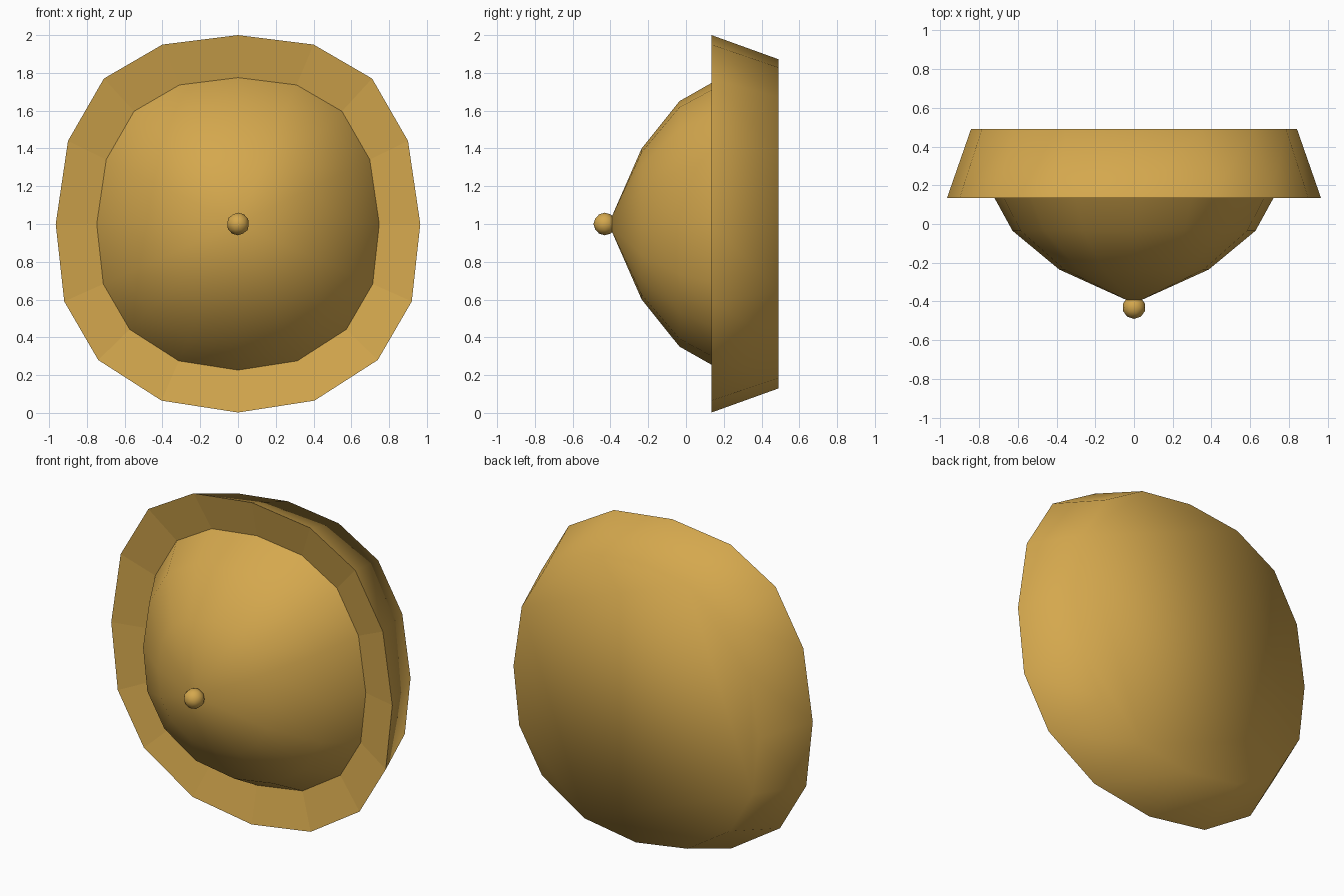
import bpy
import bmesh

cube = bpy.data.objects.get("Cube")
if cube:
    bpy.data.objects.remove(cube)

brass = bpy.data.materials.new("warm_brass")
brass.use_nodes = True
brass.diffuse_color = (0.66, 0.39, 0.075, 1)
brass.node_tree.nodes["Principled BSDF"].inputs["Base Color"].default_value = brass.diffuse_color

# Right half of the rounded-square outline, top to bottom, around the centre
CENTRE_Z = 1.0
half = [(0, 1), (0.40, 0.95), (0.71, 0.77), (0.90, 0.44), (0.965, 0),
        (0.92, -0.41), (0.74, -0.72), (0.405, -0.935), (0, -0.998)]
outline = half + [(-x, z) for x, z in reversed(half[1:-1])]


def finish(name, bm, smooth):
    mesh = bpy.data.meshes.new(name)
    for face in bm.faces:
        face.smooth = smooth
    bm.to_mesh(mesh)
    bm.free()
    mesh.materials.append(brass)
    obj = bpy.data.objects.new(name, mesh)
    bpy.context.collection.objects.link(obj)


def loft(name, sections, smooth=True, apex=None, back_cap=False):
    """Skin scaled copies of the outline; each section is (scale, y)."""
    bm = bmesh.new()
    rings = [[bm.verts.new((x * s, y, CENTRE_Z + z * s)) for x, z in outline]
             for s, y in sections]
    n = len(outline)
    for a, b in zip(rings, rings[1:]):
        for i in range(n):
            j = (i + 1) % n
            bm.faces.new((a[i], a[j], b[j], b[i]))
    if apex is not None:
        tip = bm.verts.new((0, apex, CENTRE_Z))
        for i in range(n):
            bm.faces.new((tip, rings[0][(i + 1) % n], rings[0][i]))
    if back_cap:
        bm.faces.new(rings[-1])
    finish(name, bm, smooth)


# Tapered housing with a closed back
loft("housing", [(1, 0.135), (0.872, 0.49)], back_cap=True)

# Faceted front rim, sloping in towards the dome
loft("front_rim", [(0.775, 0.185), (1, 0.135)], smooth=False)

# Pointed dome
loft("dome", [(0.40, -0.235), (0.65, -0.035), (0.775, 0.185)], apex=-0.41)

# Small ball at the tip
ball = bmesh.new()
bmesh.ops.create_icosphere(ball, subdivisions=2, radius=0.06)
bmesh.ops.translate(ball, verts=ball.verts, vec=(0, -0.43, CENTRE_Z))
finish("tip_ball", ball, True)
